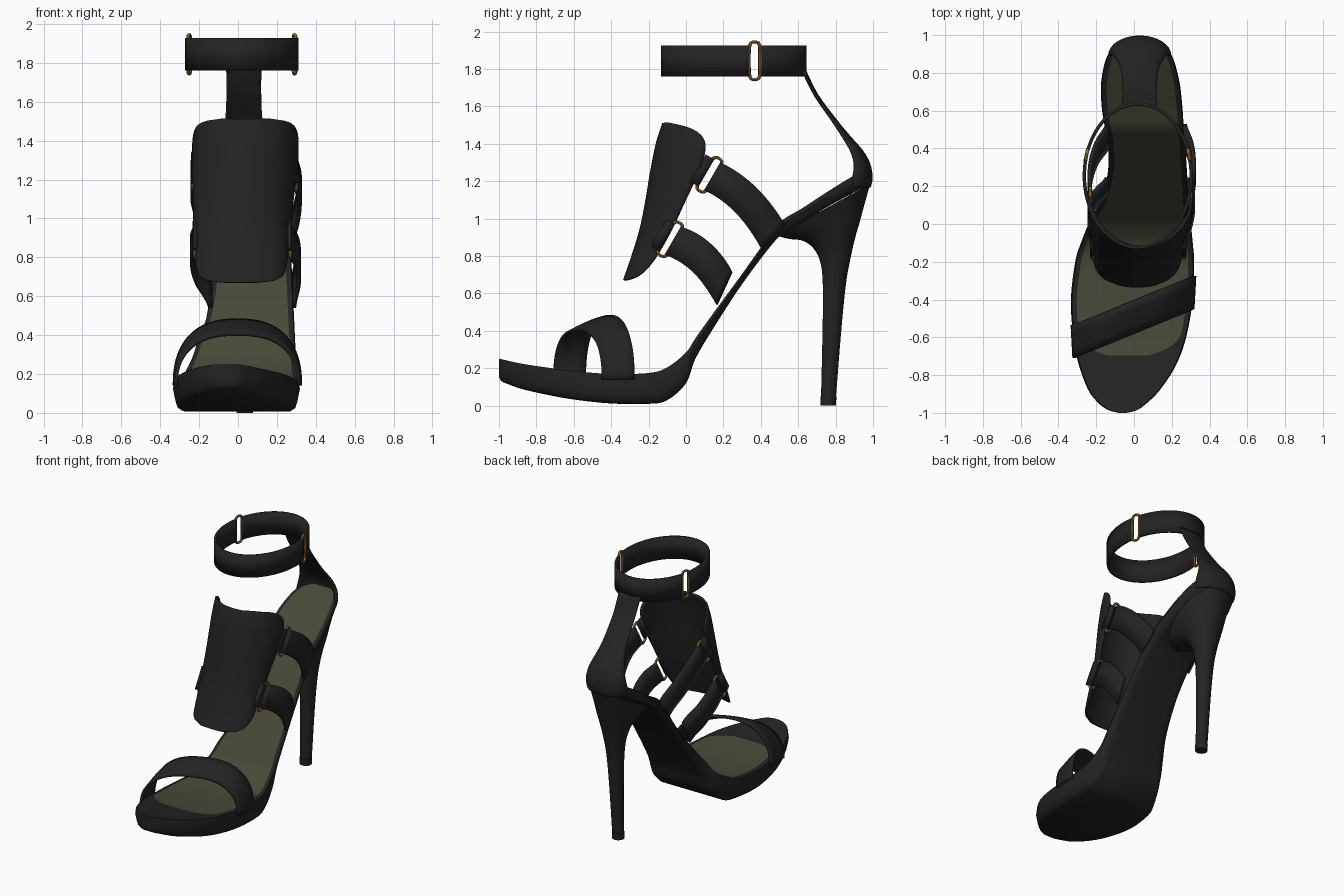
import bpy, bmesh, math
from mathutils import Vector

if "Cube" in bpy.data.objects:
    bpy.data.objects.remove(bpy.data.objects["Cube"])


def material(name, rgb):
    m = bpy.data.materials.new(name)
    m.diffuse_color = (*rgb, 1)
    m.use_nodes = True
    m.node_tree.nodes["Principled BSDF"].inputs["Base Color"].default_value = m.diffuse_color
    return m


BLACK = material("black leather", (0.017, 0.017, 0.017))
OLIVE = material("olive lining", (0.066, 0.066, 0.040))
GOLD = material("gold metal", (0.36, 0.17, 0.04))


def grid(name, rows, mat, thick=0, wrap=False, caps=False, loop=False):
    """Skin a list of point rows; optionally closed around, capped or looped."""
    bm = bmesh.new()
    vs = [[bm.verts.new(p) for p in r] for r in rows]
    n, m = len(rows), len(rows[0])
    for i in range(n if loop else n - 1):
        for j in range(m if wrap else m - 1):
            a, b = vs[i], vs[(i + 1) % n]
            k = (j + 1) % m
            bm.faces.new((a[j], a[k], b[k], b[j]))
    if caps:
        bm.faces.new(vs[0])
        bm.faces.new(vs[-1])
    bmesh.ops.recalc_face_normals(bm, faces=bm.faces)
    me = bpy.data.meshes.new(name)
    bm.to_mesh(me)
    bm.free()
    ob = bpy.data.objects.new(name, me)
    bpy.context.collection.objects.link(ob)
    me.materials.append(mat)
    if thick:
        s = ob.modifiers.new("thickness", 'SOLIDIFY')
        s.thickness, s.offset = thick, 0
    bpy.ops.object.select_all(action='DESELECT')
    ob.select_set(True)
    bpy.context.view_layer.objects.active = ob
    bpy.ops.object.shade_smooth_by_angle(angle=math.radians(40))
    return ob


def smooth(keys, sub=8):
    """Catmull-Rom through rows of numbers."""
    k = [keys[0]] + list(keys) + [keys[-1]]
    out = []
    for i in range(1, len(k) - 2):
        for s in range(sub):
            t = s / sub
            out.append([0.5 * (2 * b + (c - a) * t + (2 * a - 5 * b + 4 * c - d) * t * t
                               + (3 * b - a - 3 * c + d) * t ** 3)
                        for a, b, c, d in zip(*k[i - 1:i + 3])])
    return out + [list(keys[-1])]


# Sole: stations of y, left x, right x, top z, bottom z
stations = smooth([
    (-1.0, -.075, -.045, .25, .155), (-.985, -.13, .01, .248, .13), (-.95, -.18, .06, .24, .115),
    (-.88, -.235, .13, .225, .09), (-.75, -.285, .215, .205, .06), (-.6, -.315, .27, .185, .033),
    (-.4, -.328, .305, .17, .012), (-.2, -.305, .312, .175, .01), (-.1, -.275, .305, .205, .03),
    (0, -.235, .295, .285, .12), (.05, -.21, .29, .36, .25), (.15, -.16, .283, .5, .42),
    (.3, -.13, .273, .705, .65), (.45, -.135, .263, .915, .85), (.52, -.15, .257, .995, .92),
    (.62, -.165, .25, 1.055, .98), (.75, -.168, .235, 1.14, 1.06), (.88, -.14, .2, 1.22, 1.13),
    (.95, -.09, .15, 1.25, 1.165), (.985, -.035, .09, 1.255, 1.18), (.995, 0, .05, 1.255, 1.19)])
rows = []
for y, l, r, t, b in stations:
    h, i = t - b, min(.035, .2 * (r - l))
    rows.append([(x, y, z) for x, z in (
        (l, t), (r, t), (r + .006, t - .3 * h), (r - .2 * i, b + .3 * h), (r - .5 * i, b + .1 * h),
        (r - 1.2 * i, b), (l + 1.2 * i, b), (l + .5 * i, b + .1 * h), (l + .2 * i, b + .3 * h),
        (l - .006, t - .3 * h))])
grid("platform_sole", rows, BLACK, wrap=True, caps=True)

# Insole lining, rounded at the toe end
rows = []
for y, l, r, t, b in stations:
    if -.71 < y < .975:
        f = math.sqrt(max(.02, 1 - max(0, (-.58 - y) / .13) ** 2))
        c, w = (l + r) / 2, ((r - l) / 2 - .025) * f
        rows.append([(c + w * u / 4, y, t + .006) for u in range(-4, 5)])
grid("insole", rows, OLIVE)


# Heel: tilted oval rings given by front y,z / back y,z / half width
def oval(yf, zf, yb, zb, w, n=28):
    out = []
    for k in range(n):
        a = 2 * math.pi * k / n
        s = (1 + math.cos(a)) / 2
        out.append((.035 + w * math.sin(a), yf + (yb - yf) * s, zf + (zb - zf) * s))
    return out


heel = smooth([(.722, .05, .802, .05, .041), (.73, .4, .83, .4, .05), (.732, .62, .855, .65, .062),
               (.722, .75, .88, .79, .08), (.69, .83, .905, .9, .105), (.63, .88, .928, .98, .13),
               (.55, .892, .958, 1.09, .155), (.48, .91, .985, 1.185, .18)], 5)
grid("stiletto_heel", [oval(*r) for r in heel], BLACK, wrap=True, caps=True)
grid("heel_tip", [oval(.718, 0, .802, 0, .043), oval(.718, .048, .804, .048, .043)],
     BLACK, wrap=True, caps=True)

# Heel counter running up into the back strap: y, z, half width, forward curl
back = smooth([(.635, 1.79, .085, .012), (.70, 1.66, .083, .012), (.80, 1.525, .087, .02),
               (.87, 1.44, .1, .035), (.94, 1.36, .125, .06), (.978, 1.29, .148, .08),
               (.99, 1.22, .16, .1), (.98, 1.17, .155, .1)], 4)
rows = []
for y, z, w, c in back:
    rows.append([(.03 + w * math.sin(a), y - c * (1 - math.cos(a)), z)
                 for a in [math.pi / 2 * k / 8 for k in range(-8, 9)]])
grid("heel_counter", rows, BLACK, .016)

# Instep shield: z, front y, edge y, left x, right x; corners rounded by a superellipse
shield = smooth([(.67, -.33, -.22, -.205, .235), (.8, -.285, -.15, -.215, .25),
                 (.95, -.24, -.07, -.222, .262), (1.1, -.21, .0, -.225, .28),
                 (1.25, -.185, .07, -.23, .3), (1.4, -.155, .12, -.228, .305),
                 (1.51, -.12, .135, -.215, .295)], 8)
rows = []
for z, yf, ye, l, r in shield:
    v = min(.997, abs((z - 1.09) / .42))
    m = (1 - v ** 7) ** (1 / 3.2)
    rows.append([((l + r) / 2 + (r - l) / 2 * math.sin(a), yf + (ye - yf) * (1 - math.cos(a)), z)
                 for a in [m * math.pi / 2 * k / 14 for k in range(-14, 15)]])
grid("instep_shield", rows, BLACK, .014)


# Gold loop lying in the plane of direction d (long) and p (short)
def buckle(name, c, d, p, hd=.1, hp=.031, rad=.0095):
    c, d, p = Vector(c), Vector(d), Vector(p)
    nrm = d.cross(p).normalized()
    rows = []
    for k in range(40):
        a = 2 * math.pi * k / 40
        ca, sa = math.cos(a), math.sin(a)
        q = (abs(ca) ** 4 + abs(sa) ** 4) ** -.25
        o = (d * ca * hp + p * sa * hd).normalized()
        rows.append([c + d * (hd * ca * q) + p * (hp * sa * q)
                     + (o * math.cos(b) + nrm * math.sin(b)) * rad
                     for b in [2 * math.pi * j / 8 for j in range(8)]])
    grid(name, rows, GOLD, wrap=True, loop=True)


# Side straps: buckle centre, x path from buckle to sole, end top and end bottom (y, z)
D, P = Vector((0, .5, .866)), Vector((0, .866, -.5))
for name, cy, cz, xs, et, eb in (
        ("upper_right", .125, 1.235, (.3, .317, .305, .268), (.53, .965), (.405, .835)),
        ("upper_left", .125, 1.235, (-.232, -.232, -.2, -.14), (.53, .965), (.405, .835)),
        ("lower_right", -.085, .89, (.268, .3, .312, .288), (.245, .715), (.165, .54)),
        ("lower_left", -.085, .89, (-.222, -.235, -.21, -.142), (.245, .715), (.165, .54))):
    c = Vector((xs[0], cy, cz))
    buckle(name + "_buckle", c, D, P)
    path = smooth([(x,) for x in xs], 5)
    s0, s1 = c + P * .018 + D * .086, c + P * .018 - D * .086
    rows = []
    for k, (x,) in enumerate(path):
        t = k / (len(path) - 1)
        bulge = .15 * t * (1 - t)
        rows.append([(x, s.y + (e[0] - s.y) * t + bulge * .4, s.z + (e[1] - s.z) * t + bulge)
                     for s, e in ((s0, et), (s1, eb))])
    grid(name + "_strap", rows, BLACK, .022)
    # Short tab holding the buckle to the shield
    grid(name + "_tab", [[c - P * q + D * .084 + Vector((dx, 0, 0)), c - P * q - D * .084 + Vector((dx, 0, 0))]
                         for q, dx in ((.018, 0), (.045, 0), (.07, -.004 if xs[0] > 0 else .004))],
         BLACK, .022)


# Ankle band in two arcs, joined by a buckle on each side
def arc(name, a0, a1, n):
    rows = []
    for k in range(n + 1):
        a = a0 + (a1 - a0) * k / n
        rows.append([(.02 + .283 * math.cos(a), .255 + .38 * math.sin(a), z) for z in (1.76, 1.927)])
    grid(name, rows, BLACK, .018)


arc("ankle_band_back", .36, math.pi - .36, 32)
arc("ankle_band_front", math.pi - .235, 2 * math.pi + .235, 48)
for side, name in ((1, "right"), (-1, "left")):
    buckle("ankle_buckle_" + name, (.02 + side * .271, .367, 1.844), (0, 0, 1),
           Vector((-side * .22, 1, 0)).normalized())

# Diagonal toe strap: arch with the front edge lower than the back edge
rows = []
for k in range(41):
    a = math.pi * k / 40
    x = -.325 * math.copysign(abs(math.cos(a)) ** .8, math.cos(a))
    s = math.sin(a) ** .85
    row = []
    for j in range(5):
        q = j / 4
        row.append((x * (1 - .03 * q) - .003, -.405 + .4 * x - .175 * q,
                    .14 + s * (.338 - .075 * q ** 1.3)))
    rows.append(row)
grid("toe_strap", rows, BLACK, .016)
